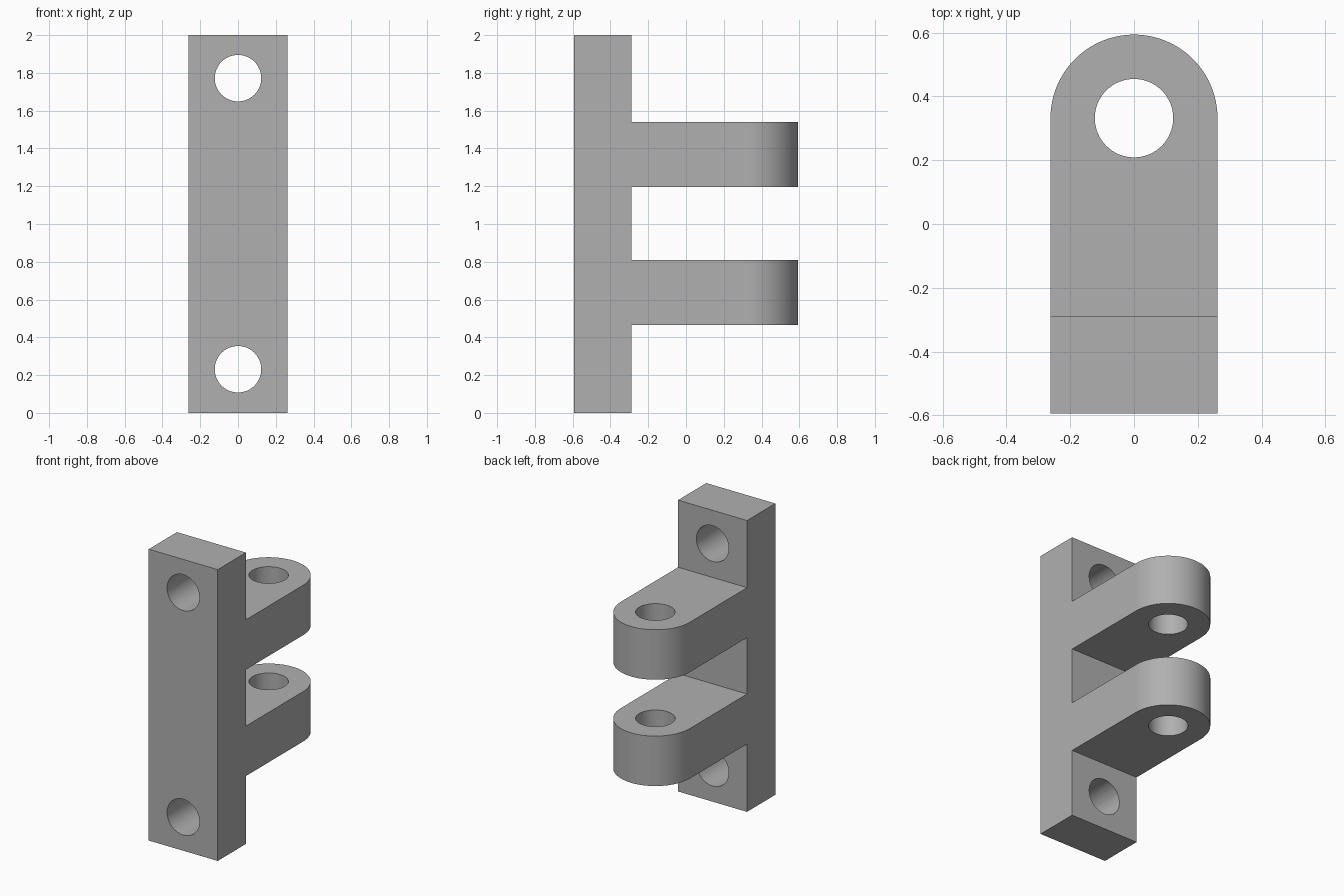
import bpy, bmesh
from math import pi, cos, sin, radians
from mathutils import Matrix, Vector

if "Cube" in bpy.data.objects:
    bpy.data.objects.remove(bpy.data.objects["Cube"])

HALF_W = 0.262            # half width of the whole bracket
BACK, FACE = -0.594, -0.288   # plate thickness range in y
PIN_Y = 0.332             # centre of lug rounding and pin hole
TIP = PIN_Y + HALF_W
HEIGHT = 2.0
LUGS = [(0.466, 0.809), (1.196, 1.539)]
HOLE_R = 0.123

grey = bpy.data.materials.new("plain_grey")
grey.use_nodes = True
colour = (0.434, 0.434, 0.434, 1)
grey.diffuse_color = colour
grey.node_tree.nodes["Principled BSDF"].inputs["Base Color"].default_value = colour


def finish(name, bm):
    bmesh.ops.recalc_face_normals(bm, faces=bm.faces)
    mesh = bpy.data.meshes.new(name)
    bm.to_mesh(mesh)
    bm.free()
    mesh.materials.append(grey)
    obj = bpy.data.objects.new(name, mesh)
    bpy.context.collection.objects.link(obj)
    return obj


def prism(name, points, direction):
    bm = bmesh.new()
    face = bm.faces.new([bm.verts.new(p) for p in points])
    ext = bmesh.ops.extrude_face_region(bm, geom=[face])
    moved = [v for v in ext["geom"] if isinstance(v, bmesh.types.BMVert)]
    bmesh.ops.translate(bm, verts=moved, vec=Vector(direction))
    return finish(name, bm)


def cylinder(name, centre, depth, rotation=Matrix()):
    bm = bmesh.new()
    bmesh.ops.create_cone(bm, cap_ends=True, segments=64, radius1=HOLE_R,
                          radius2=HOLE_R, depth=depth,
                          matrix=Matrix.Translation(centre) @ rotation)
    return finish(name, bm)


def combine(target, tool, operation):
    mod = target.modifiers.new("cut", "BOOLEAN")
    mod.operation, mod.solver, mod.object = operation, "EXACT", tool
    bpy.context.view_layer.objects.active = target
    bpy.ops.object.modifier_apply(modifier=mod.name)
    bpy.data.objects.remove(tool)


# Side profile: mounting plate with two lugs, extruded across the width
side = [(BACK, HEIGHT), (BACK, 0), (FACE, 0)]
for low, high in LUGS:
    side += [(FACE, low), (TIP + 0.1, low), (TIP + 0.1, high), (FACE, high)]
side.append((FACE, HEIGHT))
bracket = prism("hinge_bracket", [(-0.5, y, z) for y, z in side], (1, 0, 0))

# Plan outline: straight sides with a semicircular end trims the lugs
steps = 64
plan = [(-HALF_W, BACK - 0.1), (HALF_W, BACK - 0.1)]
plan += [(HALF_W * cos(pi * i / steps), PIN_Y + HALF_W * sin(pi * i / steps))
         for i in range(steps + 1)]
outline = prism("plan_outline", [(x, y, -0.1) for x, y in plan], (0, 0, 2.2))
combine(bracket, outline, "INTERSECT")

# Pin hole through both lugs
combine(bracket, cylinder("pin_hole", (0, PIN_Y, 1), 3), "DIFFERENCE")

# Screw holes near the ends of the plate
for z in (0.231, 1.772):
    hole = cylinder("screw_hole", (0, (BACK + FACE) / 2, z), 0.6,
                    Matrix.Rotation(pi / 2, 4, "X"))
    combine(bracket, hole, "DIFFERENCE")

# Smooth the round walls, keep the corners sharp
bpy.ops.object.select_all(action="DESELECT")
bracket.select_set(True)
bpy.context.view_layer.objects.active = bracket
bpy.ops.object.shade_smooth_by_angle(angle=radians(30))
